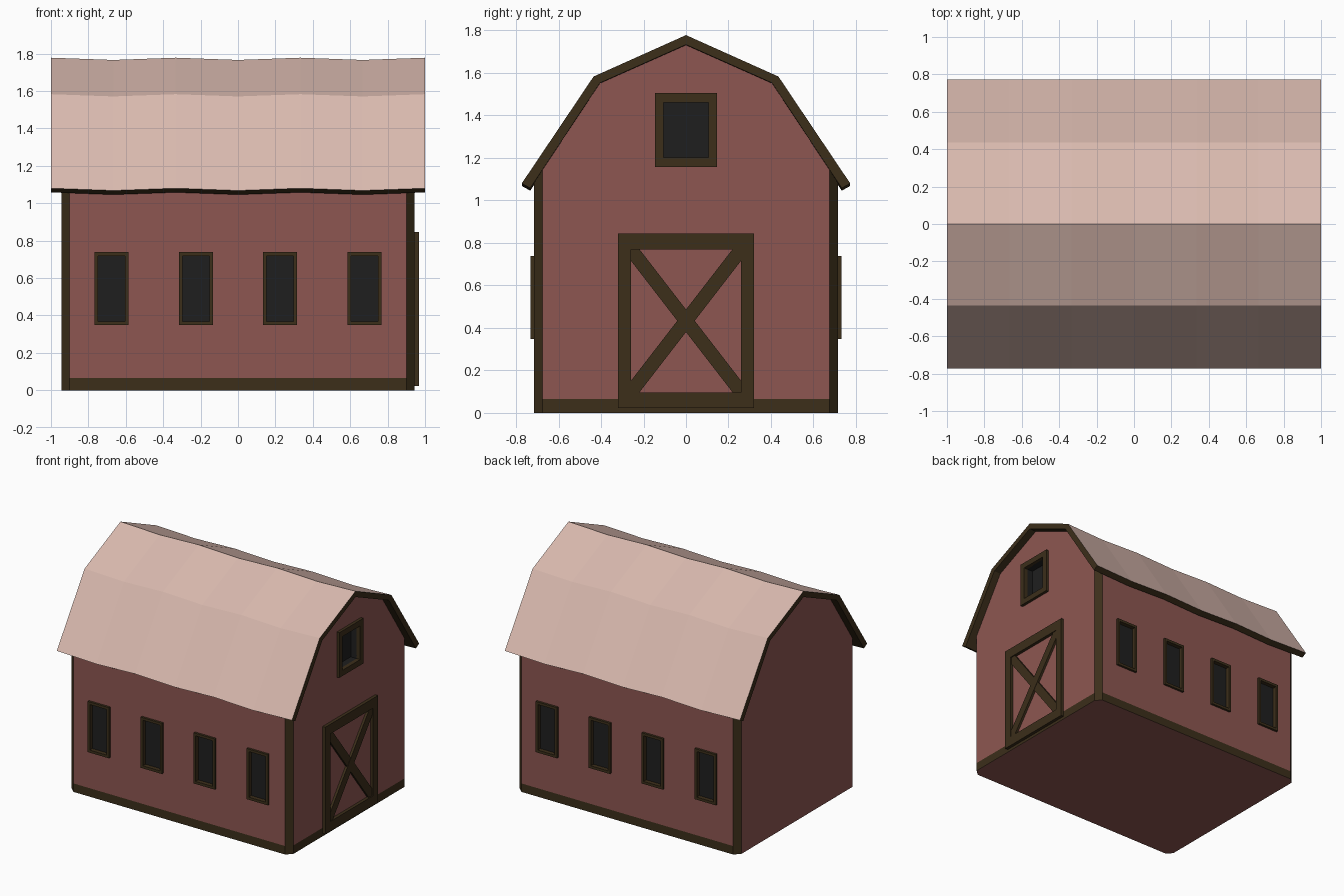
import bpy, bmesh, math
from mathutils import Matrix, Vector

if "Cube" in bpy.data.objects:
    bpy.data.objects.remove(bpy.data.objects["Cube"])


def mat(name, srgb):
    m = bpy.data.materials.new(name)
    m.diffuse_color = tuple((c / 255) ** 2.2 for c in srgb) + (1,)
    m.use_nodes = True
    m.node_tree.nodes["Principled BSDF"].inputs["Base Color"].default_value = m.diffuse_color
    return m


RED = mat("red_boards", (140, 87, 82))
OLIVE = mat("dark_trim", (62, 50, 32))
PINK = mat("roof_pink", (216, 184, 173))
DARK = mat("dark_glass", (36, 36, 36))


def finish(name, bm, *mats):
    bmesh.ops.recalc_face_normals(bm, faces=bm.faces)
    me = bpy.data.meshes.new(name)
    bm.to_mesh(me)
    bm.free()
    for m in mats:
        me.materials.append(m)
    ob = bpy.data.objects.new(name, me)
    bpy.context.collection.objects.link(ob)
    return ob


def box(bm, lo, hi, rot=None):
    lo, hi = Vector(lo), Vector(hi)
    m = Matrix.Translation((lo + hi) / 2)
    if rot:
        m = m @ rot
    bmesh.ops.create_cube(bm, size=1, matrix=m @ Matrix.Diagonal((hi - lo).to_4d()))


def at(axis, u, d, z):
    """Point on an end wall (axis x) or a long wall (axis y)."""
    return (d, u, z) if axis == "x" else (u, d, z)


def span(bm, axis, u0, u1, d0, d1, z0, z1):
    d0, d1 = sorted((d0, d1))
    box(bm, at(axis, u0, d0, z0), at(axis, u1, d1, z1))


def frame(bm, axis, u0, u1, d0, d1, z0, z1, bu, bz):
    span(bm, axis, u0, u0 + bu, d0, d1, z0, z1)
    span(bm, axis, u1 - bu, u1, d0, d1, z0, z1)
    span(bm, axis, u0 + bu, u1 - bu, d0, d1, z0, z0 + bz)
    span(bm, axis, u0 + bu, u1 - bu, d0, d1, z1 - bz, z1)


# Barn body: gambrel sections, chamfered corner trim, coloured base band
bm = bmesh.new()
rows = []
for x, w, top in ((-.943, .675, 1.144), (-.9, .715, 1.083), (.9, .715, 1.083), (.943, .675, 1.144)):
    half = [(w, 0), (w, .065), (w, top), (.405, 1.555)]
    pts = half + [(0, 1.735)] + [(-y, z) for y, z in reversed(half)]
    rows.append([bm.verts.new((x, y, z)) for y, z in pts])
n = 9
for r in range(3):
    for i in range(n):
        j = (i + 1) % n
        f = bm.faces.new((rows[r][i], rows[r][j], rows[r + 1][j], rows[r + 1][i]))
        corner = r != 1 and i in (0, 1, 6, 7)
        f.material_index = 1 if corner or i in (0, 7) else 0
bm.faces.new(rows[0])
bm.faces.new(rows[3][1:8])
bm.faces.new([rows[3][k] for k in (0, 1, 7, 8)]).material_index = 1
body = finish("barn_body", bm, RED, OLIVE)

# Window frames, glass and the openings cut for them
frames, glass, cut = bmesh.new(), bmesh.new(), bmesh.new()
for s in (-1, 1):
    for cx in (-.676, -.225, .225, .676):
        a, b = cx - .09, cx + .09
        frame(frames, "y", a, b, s * .69, s * .732, .348, .738, .018, .02)
        span(glass, "y", a + .01, b - .01, s * .685, s * .7, .358, .728)
        span(cut, "y", a + .008, b - .008, s * .68, s * .8, .356, .73)
frame(frames, "x", -.147, .147, .935, .965, 1.158, 1.505, .041, .044)
frame(glass, "x", -.12, .12, .88, .94, 1.185, 1.478, .014, .017)
span(glass, "x", -.12, .12, .87, .885, 1.185, 1.478)
span(cut, "x", -.122, .122, .868, 1.0, 1.183, 1.48)
finish("window_frames", frames, OLIVE)
finish("window_glass", glass, DARK)
cutter = finish("window_cutter", cut)
cutter.hide_render = True
cutter.hide_viewport = True
mod = body.modifiers.new("openings", "BOOLEAN")
mod.object = cutter
mod.solver = "EXACT"

# Barn door: frame and crossed braces on the right end
bm = bmesh.new()
frame(bm, "x", -.32, .32, .93, .967, .022, .845, .06, .075)
w, h, zc = .52, .673, .4335
length = math.hypot(w, h)
for s in (-1, 1):
    rot = Matrix.Rotation(s * math.atan2(h, w), 4, "X")
    box(bm, (.93, -length / 2, zc - .0325), (.96 + s * .001, length / 2, zc + .0325), rot)
finish("door_frame", bm, OLIVE)

# Roof: bent shell with a gentle wave along its length
bm = bmesh.new()
outer = [(-.773, 1.08), (-.435, 1.583), (0, 1.778), (.435, 1.583), (.773, 1.08)]
inner = [(.733, 1.058), (.405, 1.553), (0, 1.733), (-.405, 1.553), (-.733, 1.058)]
rows = []
for k in range(7):
    dip = .012 * (k % 2)
    rows.append([bm.verts.new((-1 + k / 3, y, z - dip)) for y, z in outer + inner])
for r in range(6):
    for i in range(10):
        j = (i + 1) % 10
        f = bm.faces.new((rows[r][i], rows[r][j], rows[r + 1][j], rows[r + 1][i]))
        f.material_index = 0 if i < 4 else 1
for row in (rows[0], rows[-1]):
    for i in range(4):
        bm.faces.new((row[i], row[i + 1], row[8 - i], row[9 - i])).material_index = 1
finish("roof", bm, PINK, OLIVE)
